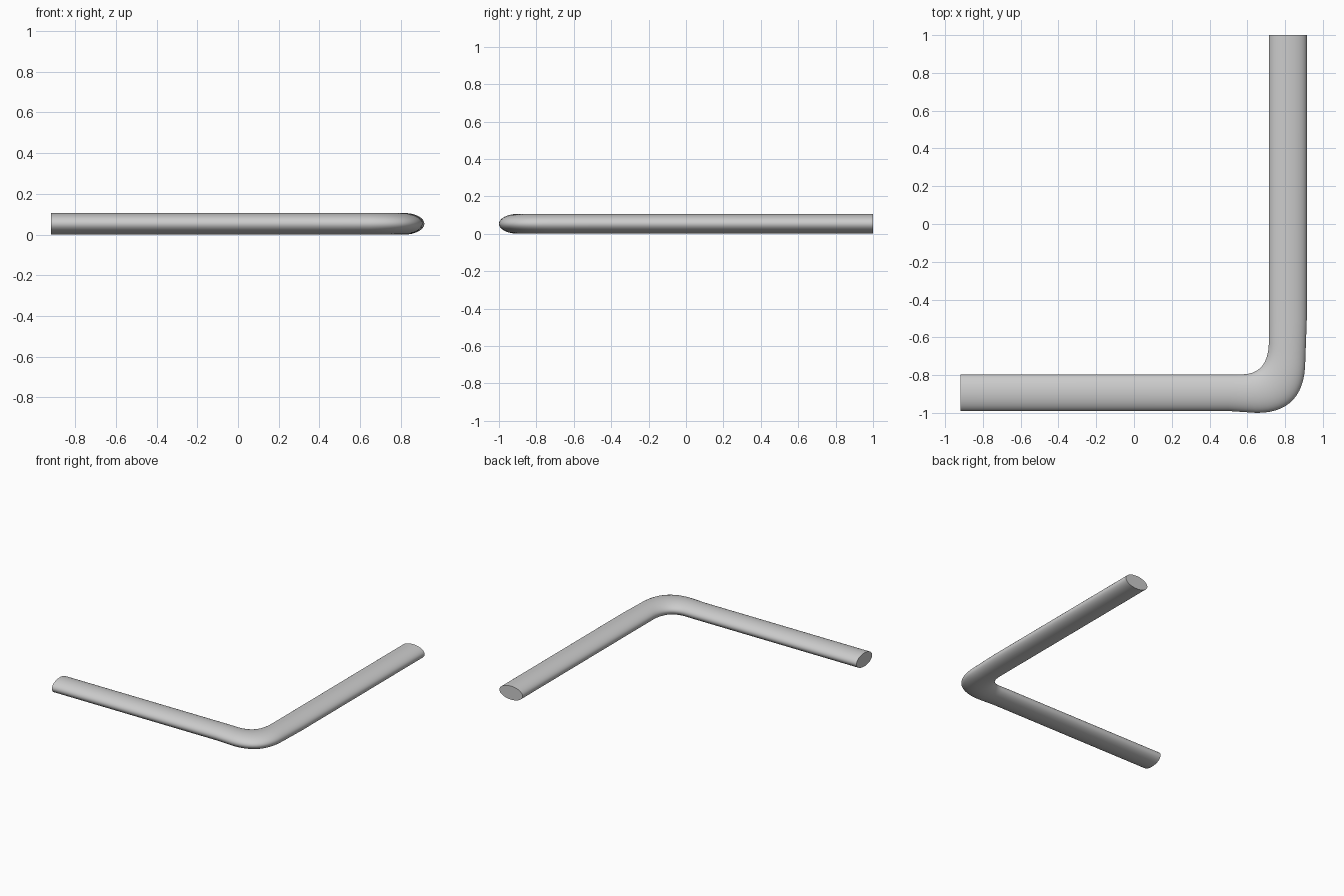
import bpy, bmesh, math
from mathutils import Vector

if "Cube" in bpy.data.objects:
    bpy.data.objects.remove(bpy.data.objects["Cube"])

HEIGHT = 0.106
SIDES = 48


def bezier(a, b, c, n=14):
    a, b, c = Vector(a), Vector(b), Vector(c)
    return [a * (1 - t) ** 2 + b * 2 * t * (1 - t) + c * t * t
            for t in (i / n for i in range(n + 1))]


# inner and outer edges of the bent rail, seen from above
inner = [Vector((-0.918, -0.796)), Vector((0.5, -0.796))]
inner += bezier((0.57, -0.796), (0.714, -0.796), (0.714, -0.62))
inner += [Vector((0.714, -0.5)), Vector((0.714, 1.0))]
outer = [Vector((-0.918, -0.99)), Vector((0.5, -0.99))]
outer += bezier((0.65, -1.0), (0.907, -1.0), (0.907, -0.72))
outer += [Vector((0.915, -0.5)), Vector((0.915, 1.0))]

# elliptical sections lofted between the two edges
bm = bmesh.new()
rings = []
for p, q in zip(inner, outer):
    mid, half = (p + q) / 2, (q - p) / 2
    ring = []
    for i in range(SIDES):
        a = 2 * math.pi * i / SIDES
        xy = mid + half * math.cos(a)
        ring.append(bm.verts.new((xy.x, xy.y, HEIGHT / 2 * (1 + math.sin(a)))))
    rings.append(ring)
for r, s in zip(rings, rings[1:]):
    for i in range(SIDES):
        j = (i + 1) % SIDES
        bm.faces.new((r[i], r[j], s[j], s[i]))

# flat end caps
bm.faces.new(rings[0])
bm.faces.new(rings[-1])
bmesh.ops.recalc_face_normals(bm, faces=bm.faces)

mesh = bpy.data.meshes.new("corner_rail")
bm.to_mesh(mesh)
bm.free()
rail = bpy.data.objects.new("corner_rail", mesh)
bpy.context.collection.objects.link(rail)
bpy.context.view_layer.objects.active = rail
rail.select_set(True)
bpy.ops.object.shade_smooth_by_angle(angle=math.radians(40))
